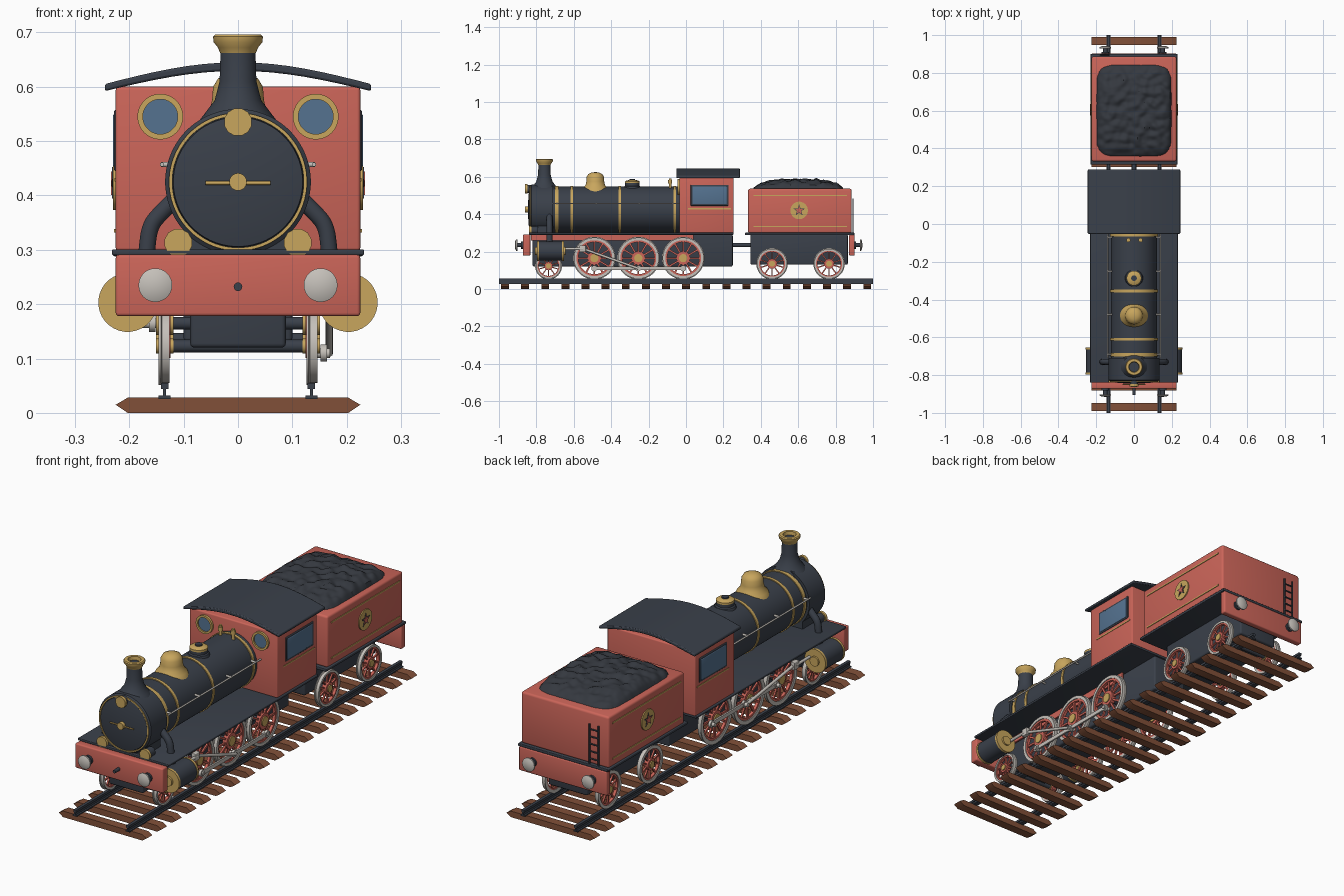
import bpy, bmesh, math
from mathutils import Vector, Matrix, noise

if "Cube" in bpy.data.objects:
    bpy.data.objects.remove(bpy.data.objects["Cube"])


def material(name, rgb):
    m = bpy.data.materials.new(name)
    m.use_nodes = True
    m.diffuse_color = (*rgb, 1)
    m.node_tree.nodes["Principled BSDF"].inputs["Base Color"].default_value = (*rgb, 1)
    return m


RED = material("red paint", (0.6, 0.13, 0.1))
DARK = material("charcoal paint", (0.042, 0.051, 0.068))
BRASS = material("brass", (0.58, 0.38, 0.11))
STEEL = material("pale steel", (0.56, 0.53, 0.49))
WOOD = material("brown wood", (0.22, 0.08, 0.04))
GLASS = material("blue glass", (0.09, 0.17, 0.28))
COAL = material("coal", (0.035, 0.04, 0.05))


def finish(name, bm, mat):
    bmesh.ops.remove_doubles(bm, verts=bm.verts, dist=1e-5)
    bmesh.ops.recalc_face_normals(bm, faces=bm.faces)
    me = bpy.data.meshes.new(name)
    bm.to_mesh(me)
    bm.free()
    me.materials.append(mat)
    me.shade_smooth()
    me.set_sharp_from_angle(angle=math.radians(35))
    ob = bpy.data.objects.new(name, me)
    bpy.context.collection.objects.link(ob)
    return ob


def box(name, mat, x, y, z, bevel=0.0):
    """Box from (low, high) pairs on each axis."""
    bm = bmesh.new()
    bmesh.ops.create_cube(bm, size=1)
    for v in bm.verts:
        v.co = [sum(r) / 2 + c * (r[1] - r[0]) for c, r in zip(v.co, (x, y, z))]
    if bevel:
        bmesh.ops.bevel(bm, geom=bm.edges[:], offset=bevel, segments=3, profile=0.5, affect='EDGES')
    return finish(name, bm, mat)


def lathe(name, mat, profile, loc, axis="Z", sides=40, closed=False):
    """Turn (radius, height) points around an axis."""
    bm = bmesh.new()
    rings = []
    for r, h in profile:
        ring = []
        for i in range(sides):
            a = math.tau * (i + 0.5) / sides
            c, s = r * math.cos(a), r * math.sin(a)
            co = {"X": (h, c, s), "Y": (s, h, c), "Z": (c, s, h)}[axis]
            ring.append(bm.verts.new(Vector(co) + Vector(loc)))
        rings.append(ring)
    pairs = list(zip(rings, rings[1:])) + ([(rings[-1], rings[0])] if closed else [])
    for a, b in pairs:
        for i in range(sides):
            j = (i + 1) % sides
            bm.faces.new((a[i], a[j], b[j], b[i]))
    return finish(name, bm, mat)


def disc(name, mat, r, h0, h1, loc, axis="Y", sides=32):
    return lathe(name, mat, [(0, h0), (r, h0), (r, h1), (0, h1)], loc, axis, sides)


def ring(name, mat, r0, r1, h0, h1, loc, axis="Y", sides=48):
    return lathe(name, mat, [(r0, h0), (r1, h0), (r1, h1), (r0, h1)], loc, axis, sides, True)


def prism(name, mat, outline, lo, hi, axis):
    """Extrude a flat outline along X or Y."""
    bm = bmesh.new()
    put = (lambda a, b: (lo, a, b)) if axis == "X" else (lambda a, b: (a, lo, b))
    face = bm.faces.new([bm.verts.new(put(a, b)) for a, b in outline])
    new = bmesh.ops.extrude_face_region(bm, geom=[face])["geom"]
    step = Vector((hi - lo, 0, 0) if axis == "X" else (0, hi - lo, 0))
    bmesh.ops.translate(bm, vec=step, verts=[v for v in new if isinstance(v, bmesh.types.BMVert)])
    return finish(name, bm, mat)


def tube(name, mat, points, r, smooth=False):
    cu = bpy.data.curves.new(name, 'CURVE')
    cu.dimensions = '3D'
    cu.bevel_depth, cu.bevel_resolution, cu.use_fill_caps = r, 3, True
    sp = cu.splines.new('NURBS' if smooth else 'POLY')
    sp.points.add(len(points) - 1)
    for p, co in zip(sp.points, points):
        p.co = (*co, 1)
    if smooth:
        sp.use_endpoint_u, sp.order_u = True, 3
    cu.materials.append(mat)
    ob = bpy.data.objects.new(name, cu)
    bpy.context.collection.objects.link(ob)


# Track
for i in range(19):
    y = -0.968 + i * 0.1076
    prism("sleeper", WOOD, [(-0.225, 0.015), (-0.203, 0), (0.203, 0), (0.225, 0.015),
                            (0.203, 0.028), (-0.203, 0.028)], y - 0.021, y + 0.021, "Y")
for s in (-1, 1):
    x = s * 0.135
    box("rail_foot", DARK, (x - 0.011, x + 0.011), (-1, 1), (0.026, 0.032))
    box("rail_web", DARK, (x - 0.003, x + 0.003), (-1, 1), (0.03, 0.05))
    box("rail_head", DARK, (x - 0.007, x + 0.007), (-1, 1), (0.044, 0.055))


# Wheels
def wheel(name, s, y, r, spokes, hub_mat):
    loc = (s * 0.135, y, 0.055 + r)
    lathe(name + "_tyre", STEEL, [(r * 0.87, -0.009), (r + 0.004, -0.009), (r + 0.004, -0.005),
          (r, -0.003), (r, 0.011), (r * 0.87, 0.011)], loc if s > 0 else
          (loc[0] - 0.002, y, loc[2]), "X", 48, True)
    ring(name + "_rim", RED, r * 0.78, r * 0.88, -0.007, 0.007, loc, "X")
    bm = bmesh.new()
    for i in range(spokes):
        rot = Matrix.Rotation(math.tau * i / spokes, 4, 'X')
        move = Matrix.Translation(loc) @ rot @ Matrix.Translation((0, 0, r * 0.48))
        bmesh.ops.create_cube(bm, size=1, matrix=move @ Matrix.Diagonal((0.008, r * 0.085, r * 0.7, 1)))
    finish(name + "_spokes", bm, RED)
    disc(name + "_hub", RED, r * 0.33, -0.011, 0.011, loc, "X")
    disc(name + "_cap", hub_mat, r * 0.2, -0.016, 0.016, loc, "X")


DRIVERS = (-0.49, -0.255, -0.015)
for y, r, n in [(y, 0.11, 12) for y in DRIVERS] + [(-0.735, 0.068, 10), (0.46, 0.08, 10), (0.765, 0.08, 10)]:
    disc("axle", DARK, 0.012, -0.135, 0.135, (0, y, 0.055 + r), "X", 16)
    for s in (-1, 1):
        wheel("wheel", s, y, r, n, BRASS)

# Cylinders and running gear, cranks a quarter turn apart
for s in (-1, 1):
    cx = s * 0.203
    disc("cylinder", DARK, 0.052, -0.79, -0.66, (cx, 0, 0.203))
    for a, b in ((-0.797, -0.786), (-0.664, -0.653)):
        disc("cylinder_cover", BRASS, 0.054, a, b, (cx, 0, 0.203))
    disc("cylinder_boss", BRASS, 0.022, -0.806, -0.645, (cx, 0, 0.203))
    dy, dz = (0, -0.055) if s > 0 else (0.055, 0)
    x = s * 0.158
    pins = [(y + dy, 0.165 + dz) for y in DRIVERS]
    for y, z in pins:
        disc("crank_pin", STEEL, 0.009, -0.02, 0.011, (x, y, z), "X", 20)
        disc("rod_end", STEEL, 0.016, -0.006, 0.006, (x, y, z), "X", 24)
    box("coupling_rod", STEEL, (x - 0.004, x + 0.004), (pins[0][0], pins[2][0]),
        (pins[0][1] - 0.009, pins[0][1] + 0.009))
    tube("piston_rod", STEEL, [(s * 0.175, -0.66, 0.215), (s * 0.175, -0.55, 0.215)], 0.007)
    box("crosshead", STEEL, (s * 0.17 - 0.01, s * 0.17 + 0.01), (-0.57, -0.535), (0.197, 0.233), 0.003)
    tube("connecting_rod", STEEL, [(s * 0.168, -0.55, 0.215), (s * 0.168, *pins[1])], 0.007)

# Locomotive frame
box("main_frame", DARK, (-0.088, 0.088), (-0.82, 0.25), (0.12, 0.292), 0.008)
box("footplate", DARK, (-0.232, 0.232), (-0.84, 0.255), (0.29, 0.301), 0.003)
for s in (-1, 1):
    box("frame_side", RED, (s * 0.1 - 0.004, s * 0.1 + 0.004), (-0.83, 0.04), (0.258, 0.291))
box("front_beam", RED, (-0.225, 0.225), (-0.872, -0.832), (0.178, 0.291), 0.006)
tube("drawbar", DARK, [(0, 0.24, 0.235), (0, 0.37, 0.235)], 0.012)
tube("front_hook", DARK, [(0, -0.86, 0.232), (0, -0.905, 0.232)], 0.008)

# Buffers at both ends
for face, d in ((-0.872, -1), (0.9, 1)):
    for s in (-1, 1):
        loc = (s * 0.152, face, 0.235)
        disc("buffer_base", DARK, 0.02, 0, d * 0.01, loc)
        disc("buffer_shaft", DARK, 0.011, 0, d * 0.035, loc)
        lathe("buffer_head", STEEL, [(0, d * 0.03), (0.031, d * 0.03), (0.031, d * 0.036),
                                     (0.018, d * 0.042), (0, d * 0.043)], loc, "Y")

# Boiler and smokebox
C = (0, 0, 0.425)
disc("boiler", DARK, 0.122, -0.72, -0.03, C, "Y", 64)
lathe("smokebox", DARK, [(0, -0.822), (0.126, -0.822), (0.126, -0.832), (0.134, -0.826),
                         (0.134, -0.71), (0.12, -0.71)], C, "Y", 64)
ring("smokebox_ring", BRASS, 0.121, 0.127, -0.836, -0.82, C, "Y", 64)
lathe("smokebox_door", DARK, [(0.121, -0.82), (0.119, -0.834), (0.08, -0.842), (0, -0.846)], C, "Y", 64)
tube("door_handle", BRASS, [(-0.06, -0.85, 0.423), (0.06, -0.85, 0.423)], 0.0035)
disc("door_knob", BRASS, 0.016, -0.862, -0.84, C)
box("smokebox_saddle", DARK, (-0.1, 0.1), (-0.825, -0.71), (0.295, 0.37))
for y, w in ((-0.692, 0.009), (-0.61, 0.007), (-0.355, 0.007), (-0.06, 0.007)):
    ring("boiler_band", BRASS, 0.118, 0.126, y - w, y + w, C, "Y", 64)

# Lamps
for x, y, z in ((0, -0.855, 0.535), (-0.11, -0.835, 0.313), (0.11, -0.835, 0.313)):
    disc("lamp_body", DARK, 0.021, 0.004, 0.045, (x, y, z), "Y", 20)
    disc("lamp_face", BRASS, 0.026, -0.005, 0.008, (x, y, z), "Y", 12)

# Chimney, domes and whistles
lathe("chimney", DARK, [(0.085, 0.52), (0.062, 0.55), (0.043, 0.575), (0.034, 0.61), (0.032, 0.67),
                        (0.02, 0.67)], (0, -0.757, 0))
lathe("chimney_cap", BRASS, [(0.033, 0.662), (0.037, 0.672), (0.045, 0.682), (0.046, 0.692),
                             (0.042, 0.696), (0.028, 0.696), (0.025, 0.675)], (0, -0.757, 0))
disc("chimney_bore", DARK, 0.027, 0.668, 0.68, (0, -0.757, 0), "Z")
lathe("steam_dome", BRASS, [(0.075, 0.52), (0.066, 0.54), (0.052, 0.555), (0.048, 0.575), (0.046, 0.6),
                            (0.037, 0.615), (0.02, 0.623), (0, 0.625)], (0, -0.485, 0))
lathe("rear_dome", DARK, [(0.052, 0.525), (0.044, 0.548), (0.038, 0.552), (0.038, 0.568), (0, 0.568)],
      (0, -0.287, 0))
lathe("rear_dome_cap", BRASS, [(0.039, 0.566), (0.039, 0.575), (0.03, 0.581), (0, 0.583)], (0, -0.287, 0))
disc("rear_dome_valve", DARK, 0.015, 0.58, 0.588, (0, -0.287, 0), "Z")
for x in (-0.03, 0.035):
    disc("whistle", BRASS, 0.007, 0.53, 0.59, (x, -0.085, 0), "Z", 16)
    disc("whistle_bell", BRASS, 0.011, 0.565, 0.583, (x, -0.085, 0), "Z", 16)

# Boiler handrails and steam pipes
for s in (-1, 1):
    tube("handrail", STEEL, [(s * 0.14, -0.71, 0.457), (s * 0.14, -0.03, 0.457)], 0.004)
    for y in (-0.69, -0.48, -0.25, -0.07):
        tube("handrail_post", STEEL, [(s * 0.11, y, 0.457), (s * 0.142, y, 0.457)], 0.005)
    tube("steam_pipe", DARK, [(s * 0.11, -0.73, 0.4), (s * 0.14, -0.73, 0.37), (s * 0.162, -0.73, 0.345),
                              (s * 0.168, -0.73, 0.3), (s * 0.175, -0.73, 0.22)], 0.016, True)

# Cab
box("cab", RED, (-0.225, 0.225), (-0.035, 0.255), (0.298, 0.6), 0.006)
N = 16
arc = [(-0.245 + 0.49 * i / N, 0.04 * math.cos(math.pi * (i / N - 0.5))) for i in range(N + 1)]
roof = prism("cab_roof", DARK, [(x, 0.605 + h) for x, h in arc] +
             [(x, 0.592 + h * 0.93) for x, h in reversed(arc)], -0.052, 0.288, "Y")
mod = roof.modifiers.new("soft_edges", 'BEVEL')
mod.width, mod.segments, mod.limit_method = 0.004, 2, 'ANGLE'
for s in (-1, 1):
    ring("round_window_frame", BRASS, 0.032, 0.042, -0.045, -0.03, (s * 0.143, 0, 0.545))
    disc("round_window", GLASS, 0.034, -0.039, -0.03, (s * 0.143, 0, 0.545))
    w = s * 0.224
    box("side_window_frame", DARK, (w - 0.004, w + 0.004), (0.025, 0.228), (0.445, 0.557), 0.003)
    box("side_window", GLASS, (w - 0.006, w + 0.006), (0.034, 0.219), (0.453, 0.549), 0.003)
    box("cab_line", BRASS, (w - 0.003, w + 0.003), (0.01, 0.24), (0.426, 0.432))

# Tender
box("tender_frame", DARK, (-0.1, 0.1), (0.345, 0.865), (0.13, 0.292), 0.008)
box("tender_footplate", DARK, (-0.23, 0.23), (0.315, 0.9), (0.288, 0.301), 0.003)
box("tender_body", RED, (-0.225, 0.225), (0.332, 0.886), (0.298, 0.536), 0.01)
box("rear_beam", RED, (-0.225, 0.225), (0.872, 0.902), (0.178, 0.289), 0.006)
star = [((0.032 if i % 2 == 0 else 0.013) * math.sin(math.pi * i / 5),
         (0.032 if i % 2 == 0 else 0.013) * math.cos(math.pi * i / 5)) for i in range(10)]
for s in (-1, 1):
    w = s * 0.225
    for z in (0.335, 0.5):
        box("tender_line", BRASS, (w - 0.003, w + 0.003), (0.36, 0.86), (z - 0.003, z + 0.003))
    disc("badge_plate", BRASS, 0.047, -0.005, 0.005, (w, 0.605, 0.42), "X")
    prism("badge_star_edge", DARK, [(0.605 + a, 0.42 + b) for a, b in star], w, w + s * 0.007, "X")
    prism("badge_star", RED, [(0.605 + a * 0.75, 0.42 + b * 0.75) for a, b in star], w, w + s * 0.009, "X")

# Ladder on the back of the tender
for x in (-0.178, -0.132):
    tube("ladder_rail", DARK, [(x, 0.893, 0.3), (x, 0.893, 0.485)], 0.004)
for i in range(5):
    z = 0.325 + i * 0.034
    tube("ladder_rung", DARK, [(-0.178, 0.893, z), (-0.132, 0.893, z)], 0.0035)

# Coal heap
bm = bmesh.new()
bmesh.ops.create_grid(bm, x_segments=44, y_segments=90, size=1)
for v in bm.verts:
    u, t = v.co.x, v.co.y
    f = max(0, 1 - u ** 6 - t ** 6)
    p = Vector((u * 0.2, 0.6 + t * 0.245, 0))
    lump = 0.012 * noise.noise(p * 28) - 0.014 * noise.voronoi(p * 22)[0][0]
    p.z = 0.528 + 0.04 * f ** 0.5 + f ** 0.5 * (0.022 * (1 - t * t) + lump)
    v.co = p
finish("coal_heap", bm, COAL)
